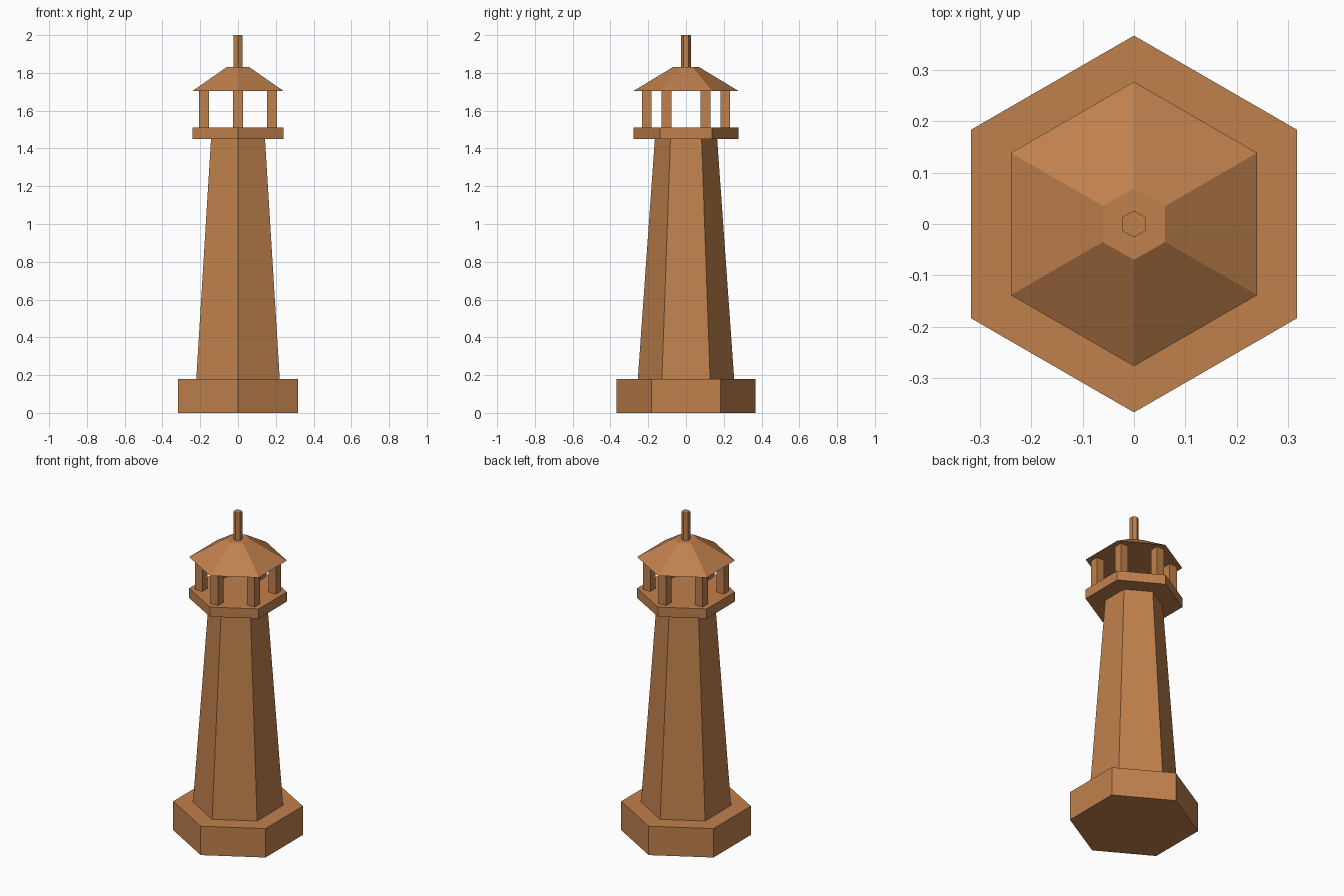
import bpy, math

if "Cube" in bpy.data.objects:
    bpy.data.objects.remove(bpy.data.objects["Cube"])

# One timber-brown material for the whole model
brown = bpy.data.materials.new("warm_brown")
brown.diffuse_color = (0.53, 0.22, 0.075, 1)
brown.use_nodes = True
brown.node_tree.nodes["Principled BSDF"].inputs["Base Color"].default_value = brown.diffuse_color


def finish(name):
    obj = bpy.context.object
    obj.name = name
    obj.data.materials.append(brown)
    return obj


def hex_part(name, r_bottom, r_top, z0, z1):
    """Six-sided prism or frustum with corners on the y axis."""
    bpy.ops.mesh.primitive_cone_add(vertices=6, radius1=r_bottom, radius2=r_top,
                                    depth=z1 - z0, location=(0, 0, (z0 + z1) / 2))
    return finish(name)


# Stacked body, from the ground up
hex_part("base", 0.367, 0.367, 0, 0.18)
hex_part("tower", 0.255, 0.165, 0.18, 1.45)
hex_part("gallery_deck", 0.277, 0.277, 1.45, 1.51)
hex_part("roof", 0.277, 0.07, 1.705, 1.83)
hex_part("finial", 0.026, 0.026, 1.83, 2.0)

# Square posts at the six corners of the lantern room
for i in range(6):
    a = math.radians(90 + 60 * i)
    bpy.ops.mesh.primitive_cube_add(
        size=1, location=(0.208 * math.cos(a), 0.208 * math.sin(a), 1.6075))
    post = finish(f"lantern_post_{i + 1}")
    post.scale = (0.052, 0.052, 0.195)
